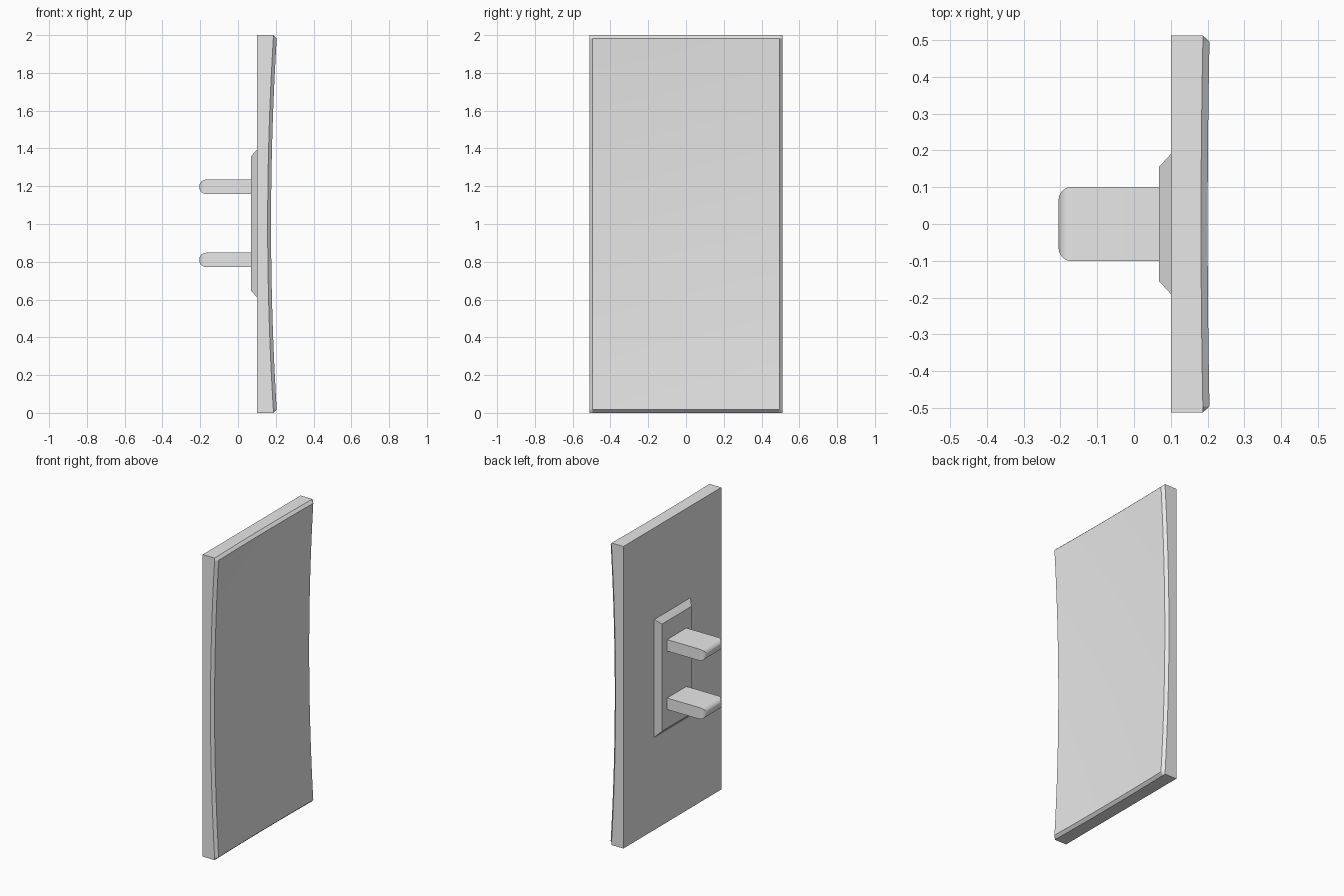
import bpy, bmesh

cube = bpy.data.objects.get("Cube")
if cube:
    bpy.data.objects.remove(cube, do_unlink=True)

grey = bpy.data.materials.new("light_grey")
grey.use_nodes = True
grey.diffuse_color = (0.8, 0.8, 0.8, 1)
grey.node_tree.nodes["Principled BSDF"].inputs["Base Color"].default_value = (0.8, 0.8, 0.8, 1)


def finish(bm, name):
    """Turn a bmesh into a named object, smooth only across soft edges."""
    bmesh.ops.recalc_face_normals(bm, faces=bm.faces)
    mesh = bpy.data.meshes.new(name)
    bm.to_mesh(mesh)
    bm.free()
    mesh.materials.append(grey)
    ob = bpy.data.objects.new(name, mesh)
    bpy.context.collection.objects.link(ob)
    bpy.ops.object.select_all(action='DESELECT')
    ob.select_set(True)
    bpy.context.view_layer.objects.active = ob
    bpy.ops.object.shade_smooth_by_angle(angle=0.5)
    return ob


def box(x0, x1, half_y, z0, z1):
    bm = bmesh.new()
    bmesh.ops.create_cube(bm, size=1)
    for v in bm.verts:
        v.co = (x0 if v.co.x < 0 else x1,
                half_y * 2 * v.co.y,
                z0 if v.co.z < 0 else z1)
    return bm


def stations(half, chamfer, count):
    """Even steps across a side, with one more step out to the rim."""
    inner = half - chamfer
    return [-half] + [inner * (2 * i / count - 1) for i in range(count + 1)] + [half]


# Plate: dished face with a chamfered rim, flat back
HALF_Y, HALF_Z, CHAMFER, BACK = 0.512, 1.0, 0.017, 0.1
ys = stations(HALF_Y, CHAMFER, 12)
zs = stations(HALF_Z, CHAMFER, 32)
bm = bmesh.new()
grid = []
for z in zs:
    row = []
    for y in ys:
        on_rim = abs(y) == HALF_Y or abs(z) == HALF_Z
        ty = min(abs(y) / (HALF_Y - CHAMFER), 1)
        tz = min(abs(z) / (HALF_Z - CHAMFER), 1)
        x = 0.17 + 0.03 * tz ** 2 + 0.005 * ty ** 2 - (0.018 if on_rim else 0)
        row.append(bm.verts.new((x, y, z + 1)))
    grid.append(row)
for a, b in zip(grid, grid[1:]):
    for i in range(len(ys) - 1):
        bm.faces.new((a[i], a[i + 1], b[i + 1], b[i]))
rim = [e for e in bm.edges if e.is_boundary]
walls = bmesh.ops.extrude_edge_only(bm, edges=rim)["geom"]
for v in walls:
    if isinstance(v, bmesh.types.BMVert):
        v.co.x = BACK
back_edges = [e for e in walls if isinstance(e, bmesh.types.BMEdge) and e.is_boundary]
bmesh.ops.contextual_create(bm, geom=back_edges)
finish(bm, "plate")

# Mounting pad: tapers away from the plate
bm = box(0.068, BACK, 0.19, 0.613, 1.393)
for v in bm.verts:
    if v.co.x < BACK - 0.01:
        v.co.y *= 0.155 / 0.19
        v.co.z += 0.035 if v.co.z < 1 else -0.035
finish(bm, "mounting_pad")

# Prongs: flat bars with rounded tips
TIP = -0.205
for name, z in (("lower_prong", 0.81), ("upper_prong", 1.197)):
    bm = box(TIP, 0.068, 0.101, z - 0.038, z + 0.038)
    tip_edges = [e for e in bm.edges if all(v.co.x < 0 for v in e.verts)]
    bmesh.ops.bevel(bm, geom=tip_edges, offset=0.036, segments=6,
                    profile=0.5, affect='EDGES')
    finish(bm, name)
